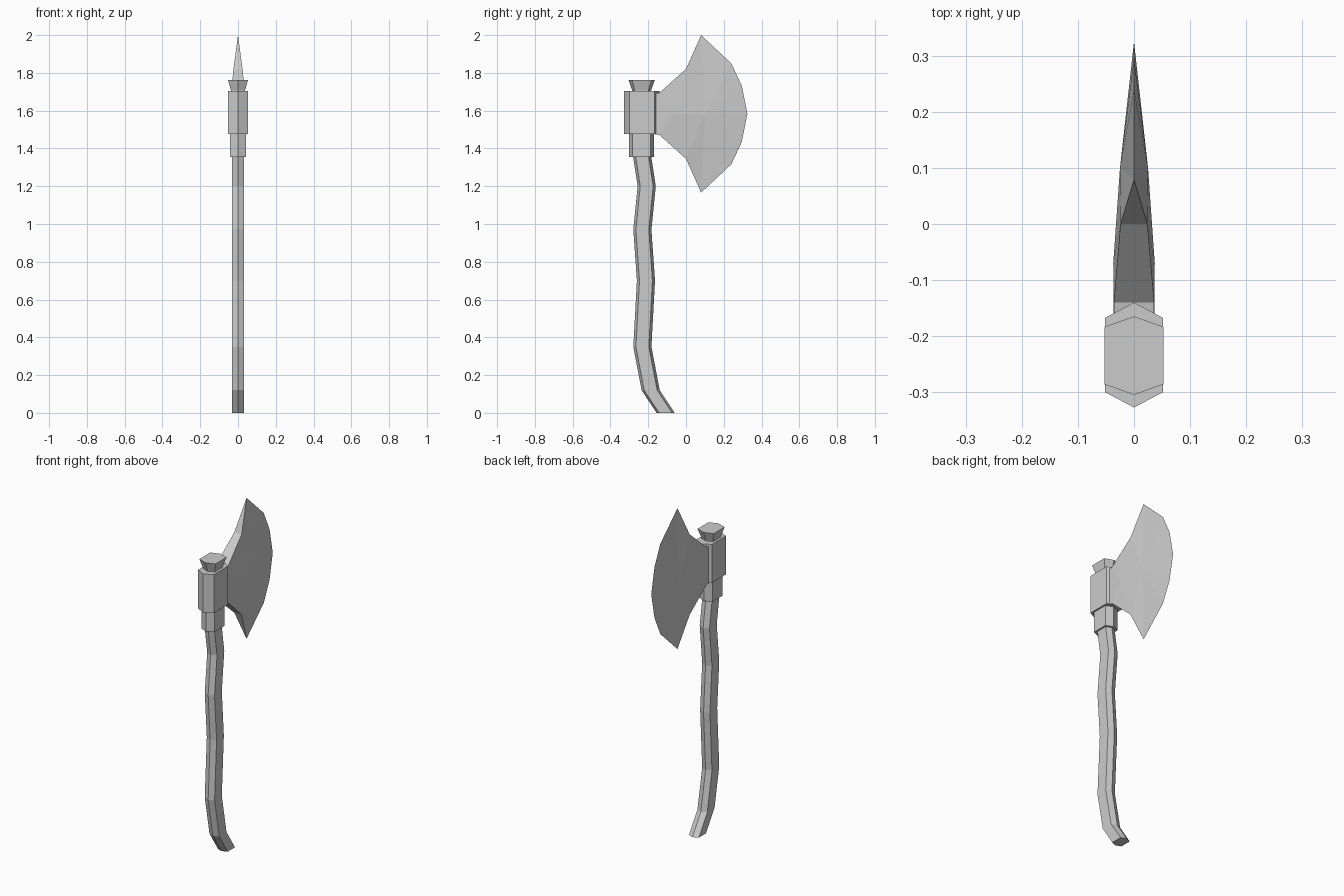
import bpy, bmesh

if "Cube" in bpy.data.objects:
    bpy.data.objects.remove(bpy.data.objects["Cube"])


def make(name, bm):
    bmesh.ops.recalc_face_normals(bm, faces=bm.faces[:])
    mesh = bpy.data.meshes.new(name)
    bm.to_mesh(mesh)
    bm.free()
    obj = bpy.data.objects.new(name, mesh)
    bpy.context.collection.objects.link(obj)


def hex_loft(name, rings):
    """Loft six-sided rings: (y centre, z, half width x, half depth y, shoulder y)."""
    bm = bmesh.new()
    loops = []
    for y, z, w, d, s in rings:
        pts = [(0, d), (-w, s), (-w, -s), (0, -d), (w, -s), (w, s)]
        loops.append([bm.verts.new((px, y + py, z)) for px, py in pts])
    for a, b in zip(loops, loops[1:]):
        for i in range(6):
            j = (i + 1) % 6
            bm.faces.new((a[i], a[j], b[j], b[i]))
    bm.faces.new(loops[0])
    bm.faces.new(loops[-1])
    make(name, bm)


# Curved wooden handle
path = [(-0.108, 0), (-0.187, 0.12), (-0.231, 0.35), (-0.212, 0.70),
        (-0.231, 0.97), (-0.208, 1.20), (-0.234, 1.37), (-0.234, 1.50)]
hex_loft("handle", [(y, z, 0.032, 0.048, 0.034) for y, z in path])

# Lower collar, head socket and flared cap
hex_loft("lower_collar", [(-0.235, z, 0.042, 0.066, 0.047) for z in (1.355, 1.49)])
hex_loft("head_socket", [(-0.2335, z, 0.052, 0.0935, 0.066) for z in (1.477, 1.705)])
hex_loft("flared_cap", [(-0.235, 1.69, 0.036, 0.048, 0.035),
                        (-0.235, 1.71, 0.038, 0.051, 0.037),
                        (-0.2345, 1.763, 0.053, 0.07, 0.051)])

# Blade: upper outline (y, height above middle, half thickness), mirrored below
MID = 1.583
upper = [(-0.17, 0.107, 0.036), (-0.14, 0.112, 0.036), (0, 0.238, 0.024),
         (0.08, 0.417, 0), (0.24, 0.267, 0), (0.295, 0.15, 0)]
outline = upper + [(0.325, 0, 0)] + [(y, -h, t) for y, h, t in reversed(upper)]
n = len(outline)
bm = bmesh.new()
sides = []
for sx in (1, -1):
    rim = [bm.verts.new((sx * t, y, MID + h)) for y, h, t in outline]
    neck = bm.verts.new((sx * 0.037, -0.07, MID))
    belly = bm.verts.new((sx * 0.025, 0.10, MID))
    for i in range(n):
        centre = belly if 2 <= i < n - 3 else neck
        bm.faces.new((centre, rim[i], rim[(i + 1) % n]))
    bm.faces.new((neck, belly, rim[2]))
    bm.faces.new((neck, belly, rim[n - 3]))
    sides.append(rim)
a, b = sides
for i in range(n):
    j = (i + 1) % n
    if outline[i][2] or outline[j][2]:
        bm.faces.new((a[i], a[j], b[j], b[i]))
bmesh.ops.remove_doubles(bm, verts=bm.verts[:], dist=0.0001)
make("blade", bm)
